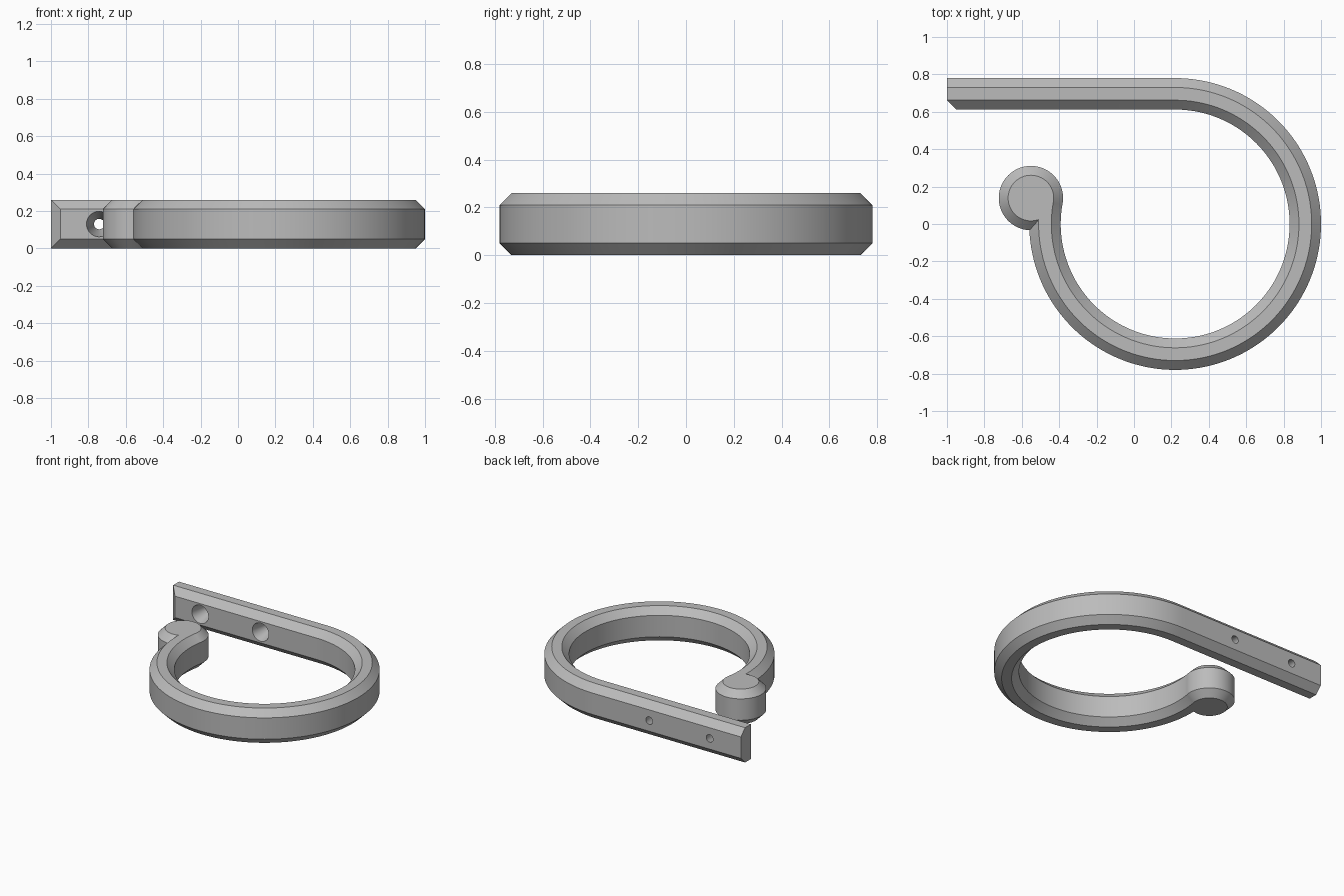
import bpy, bmesh, math

if "Cube" in bpy.data.objects:
    bpy.data.objects.remove(bpy.data.objects["Cube"])

H, C = 0.26, 0.05            # height and chamfer
CX, RI, RO = 0.22, 0.612, 0.78  # ring centre, inner and outer radius
END = math.radians(-190.2)   # angle where the ring meets the round tip
TIP_R = 0.172

grey = bpy.data.materials.new("grey plastic")
grey.diffuse_color = (0.5, 0.5, 0.5, 1)
grey.use_nodes = True
grey.node_tree.nodes["Principled BSDF"].inputs["Base Color"].default_value = grey.diffuse_color


def make_object(name, bm):
    bmesh.ops.recalc_face_normals(bm, faces=bm.faces[:])
    mesh = bpy.data.meshes.new(name)
    bm.to_mesh(mesh)
    bm.free()
    mesh.materials.append(grey)
    obj = bpy.data.objects.new(name, mesh)
    bpy.context.collection.objects.link(obj)
    return obj


def apply_boolean(obj, other, operation):
    mod = obj.modifiers.new("boolean", 'BOOLEAN')
    mod.operation = operation
    mod.solver = 'EXACT'
    mod.object = other
    bpy.context.view_layer.objects.active = obj
    bpy.ops.object.modifier_apply(modifier=mod.name)
    bpy.data.objects.remove(other)


# Hook: chamfered section swept along the straight bar and round the ring
section = [(RI, C), (RI + C, 0), (RO - C, 0), (RO, C),
           (RO, H - C), (RO - C, H), (RI + C, H), (RI, H - C)]
bm = bmesh.new()
# the bar end has its inner corner cut at 45 degrees
rows = [[bm.verts.new((-1 + max(0, RI + C - r), r, z)) for r, z in section]]
steps = 112
for i in range(steps + 1):
    a = math.pi / 2 + (END - math.pi / 2) * i / steps
    rows.append([bm.verts.new((CX + r * math.cos(a), r * math.sin(a), z))
                 for r, z in section])
for a, b in zip(rows, rows[1:]):
    for k in range(8):
        n = (k + 1) % 8
        bm.faces.new((a[k], a[n], b[n], b[k]))
for row in (rows[0], rows[-1]):
    for quad in ((0, 1, 6, 7), (1, 2, 5, 6), (2, 3, 4, 5)):
        bm.faces.new([row[k] for k in quad])
hook = make_object("hook", bm)

# Round tip: chamfered disc tangent to the inside of the ring
dist = RI + TIP_R - 0.0005
tx, ty = CX + dist * math.cos(END), dist * math.sin(END)
bm = bmesh.new()
n = 64
rings = [[bm.verts.new((tx + r * math.cos(2 * math.pi * i / n),
                        ty + r * math.sin(2 * math.pi * i / n), z))
          for i in range(n)]
         for r, z in ((TIP_R - C, 0), (TIP_R, C), (TIP_R, H - C), (TIP_R - C, H))]
for a, b in zip(rings, rings[1:]):
    for i in range(n):
        j = (i + 1) % n
        bm.faces.new((a[i], a[j], b[j], b[i]))
bm.faces.new(rings[0])
bm.faces.new(rings[-1])
apply_boolean(hook, make_object("round_tip", bm), 'UNION')

# Tapered screw holes through the bar, wide on the inner side
for x in (-0.742, -0.242):
    bpy.ops.mesh.primitive_cone_add(
        vertices=48, radius1=0.0704, radius2=0.0256, depth=RO - RI + 0.02,
        location=(x, (RI + RO) / 2, H / 2), rotation=(-math.pi / 2, 0, 0))
    cutter = bpy.context.object
    cutter.name = "screw_hole_cutter"
    cutter.hide_render = True
    cutter.data.materials.append(grey)
    apply_boolean(hook, cutter, 'DIFFERENCE')

# One material, smooth curves with crisp chamfer edges
hook.data.materials.clear()
hook.data.materials.append(grey)
bpy.ops.object.select_all(action='DESELECT')
hook.select_set(True)
bpy.context.view_layer.objects.active = hook
bpy.ops.object.shade_smooth_by_angle(angle=math.radians(30))
